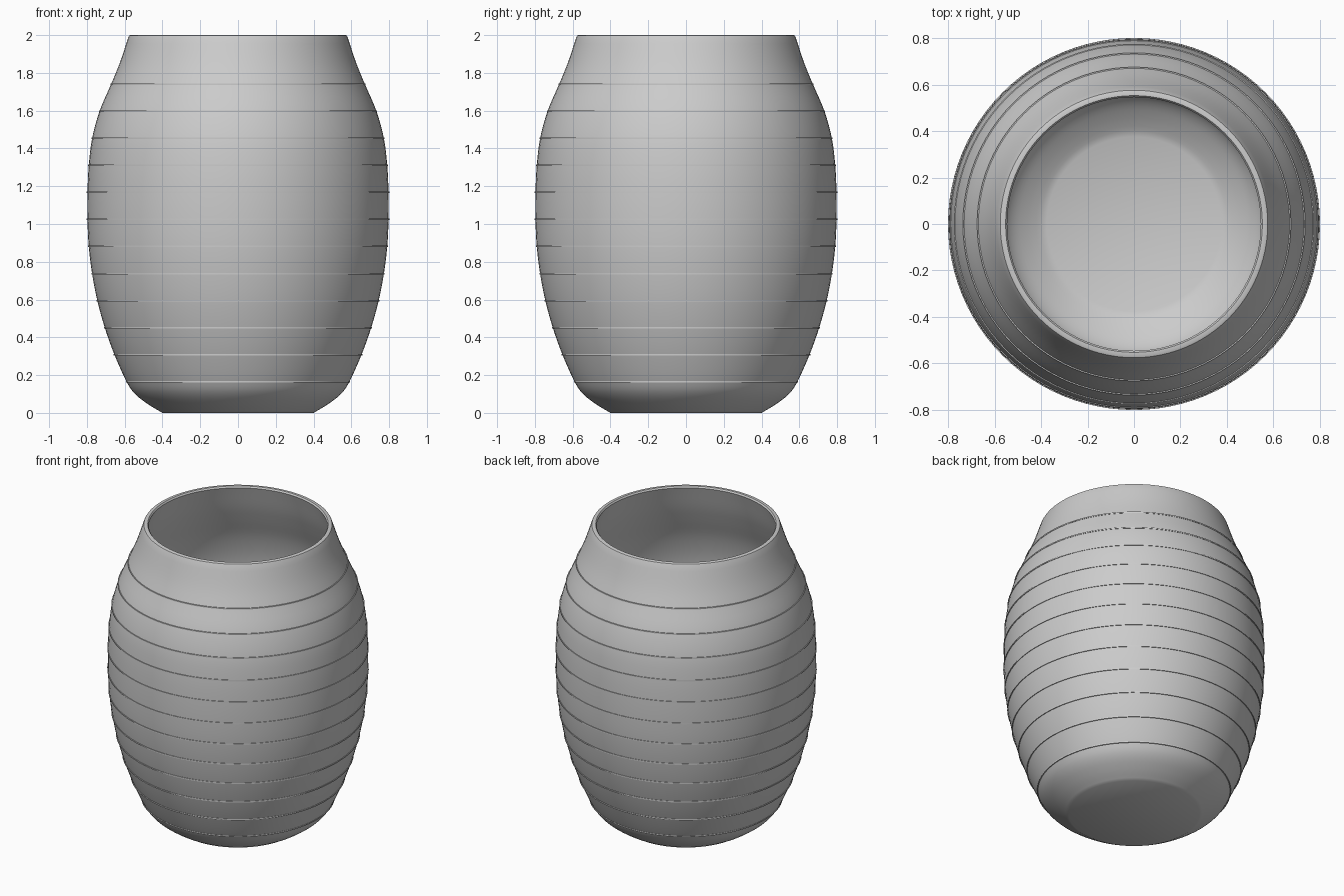
import bpy, bmesh, math
from mathutils import Vector

old = bpy.data.objects.get("Cube")
if old:
    bpy.data.objects.remove(old, do_unlink=True)

SEGMENTS = 96
WALL = 0.032

clay = bpy.data.materials.new("grey_clay")
clay.use_nodes = True
clay.diffuse_color = (0.6, 0.6, 0.6, 1)
clay.node_tree.nodes["Principled BSDF"].inputs["Base Color"].default_value = (0.6, 0.6, 0.6, 1)


def smooth_path(points, steps=4):
    """Catmull-Rom curve through (radius, height) points."""
    pts = [Vector(p) for p in points]
    pts = [2 * pts[0] - pts[1]] + pts + [2 * pts[-1] - pts[-2]]
    path = []
    for a, b, c, d in zip(pts, pts[1:], pts[2:], pts[3:]):
        for i in range(steps):
            t = i / steps
            path.append(0.5 * (2 * b + (c - a) * t + (2 * a - 5 * b + 4 * c - d) * t**2
                               + (3 * b - a - 3 * c + d) * t**3))
    return path + [pts[-2]]


def lathe(name, profile, closed=False):
    """Turn a (radius, height) profile around the z axis."""
    bm = bmesh.new()
    verts = [bm.verts.new((r, 0, z)) for r, z in profile]
    edges = [bm.edges.new(pair) for pair in zip(verts, verts[1:])]
    if closed:
        edges.append(bm.edges.new((verts[-1], verts[0])))
    bmesh.ops.spin(bm, geom=verts + edges, cent=(0, 0, 0), axis=(0, 0, 1),
                   angle=math.tau, steps=SEGMENTS, use_duplicate=False)
    bmesh.ops.remove_doubles(bm, verts=bm.verts, dist=0.0001)
    bmesh.ops.recalc_face_normals(bm, faces=bm.faces)
    mesh = bpy.data.meshes.new(name)
    bm.to_mesh(mesh)
    bm.free()
    obj = bpy.data.objects.new(name, mesh)
    bpy.context.collection.objects.link(obj)
    mesh.materials.append(clay)
    bpy.ops.object.select_all(action='DESELECT')
    obj.select_set(True)
    bpy.context.view_layer.objects.active = obj
    bpy.ops.object.shade_smooth_by_angle(angle=math.radians(32))
    return obj


# Outer wall from the foot to the rim
outer = smooth_path([(0.4, 0), (0.475, 0.045), (0.545, 0.1), (0.59, 0.165), (0.655, 0.31),
                     (0.705, 0.45), (0.745, 0.595), (0.773, 0.74), (0.79, 0.88),
                     (0.797, 1.02), (0.797, 1.167), (0.79, 1.31), (0.772, 1.455),
                     (0.732, 1.6), (0.672, 1.74), (0.627, 1.85), (0.58, 1.99)])

# Inner wall: the outer wall moved inwards along its normal
inner = []
for i, p in enumerate(outer):
    tangent = (outer[min(i + 1, len(outer) - 1)] - outer[max(i - 1, 0)]).normalized()
    inner.append(p + WALL * Vector((-tangent.y, tangent.x)))
inner[-1] = Vector((0.546, 1.99))
inner[0].x = 0.376
rim = [(0.576, 1.997), (0.57, 2.0), (0.553, 2.0)]
lathe("vase_body", [(0, 0)] + outer[:] + rim + inner[::-1] + [(0, inner[0].y)])

# Thin raised bands around the body
for n in range(12):
    z = 0.165 + n * 0.1432
    k = next(i for i, p in enumerate(outer) if p.y > z)
    a, b = outer[k - 1], outer[k]
    r = a.x + (b.x - a.x) * (z - a.y) / (b.y - a.y)
    lathe(f"band_{n + 1}", [(r - 0.01, z - 0.004), (r + 0.004, z - 0.004),
                            (r + 0.004, z + 0.004), (r - 0.01, z + 0.004)], closed=True)
